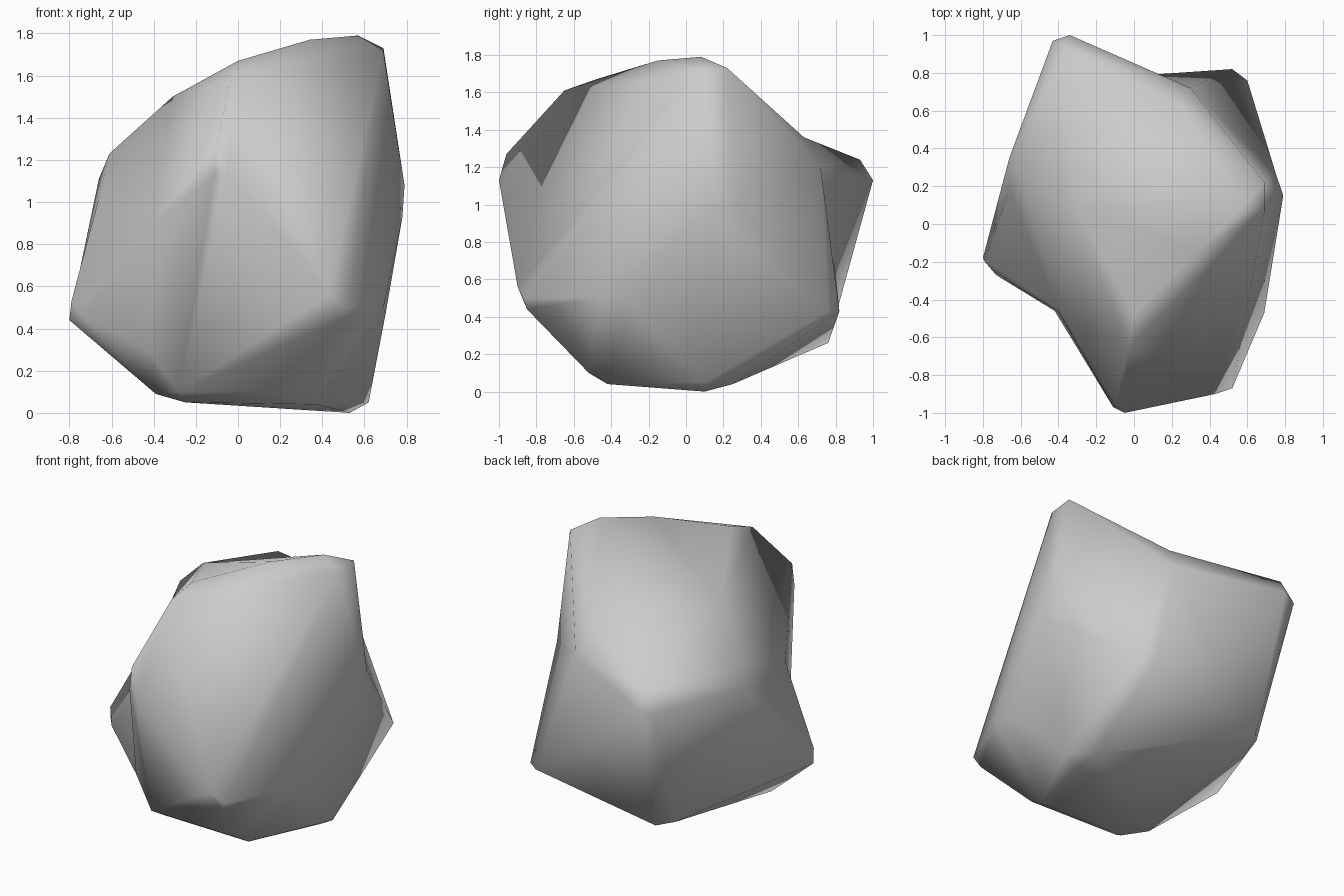
import bpy, bmesh
from mathutils import Vector

if "Cube" in bpy.data.objects:
    bpy.data.objects.remove(bpy.data.objects["Cube"])

# Worn corners of the boulder, each a small cluster of points
corners = {
    "peak": [(.57, .08, 1.79), (.69, .22, 1.73), (.69, .06, 1.71)],
    "crest": [(.34, -.15, 1.77), (0, -.48, 1.67), (-.03, -.65, 1.61), (-.31, .08, 1.5)],
    "front_nose": [(-.10, -.96, 1.27), (-.05, -1, 1.13), (-.11, -.97, 1.13)],
    "left_shoulder": [(-.61, .27, 1.23), (-.66, .35, 1.11), (-.66, .18, 1.02)],
    "back_nose": [(-.34, 1, 1.13), (-.43, .97, 1.1), (-.36, .93, 1.24)],
    "left_foot": [(-.8, -.18, .44), (-.79, -.2, .53), (-.73, -.27, .45)],
    "left_hollow": [(-.40, -.46, .9)],
    "front_base": [(-.39, -.33, .09), (-.25, -.42, .05), (-.28, -.5, .1),
                   (-.42, -.46, .29), (.37, -.42, .04), (.36, -.52, .1)],
    "front_right_foot": [(.52, -.87, .5), (.43, -.90, .56), (.48, -.85, .44)],
    "right_edge": [(.69, -.47, .5), (.70, -.3, .47)],
    "base": [(.53, .1, 0), (.62, .1, .05), (.5, .25, .04)],
    "back_left_base": [(-.31, .76, .26), (-.39, .67, .27)],
    "back_right_foot": [(.6, .76, .43), (.52, .82, .43)],
    "back_hollow": [(.08, .79, .72)],
    "right_bulge": [(.79, .15, 1.08), (.75, .27, 1.0), (.78, .1, .93)],
    "back_ridge": [(.25, .63, 1.36), (.3, .72, 1.2)],
}
centre = Vector((0, 0, .9))

# Inflate towards a ball, skin with a hull, then deflate so hollows survive
bm = bmesh.new()
for cluster in corners.values():
    for p in cluster:
        d = Vector(p) - centre
        bm.verts.new(d / d.length ** .6)
bmesh.ops.convex_hull(bm, input=bm.verts[:])
bmesh.ops.delete(bm, geom=[v for v in bm.verts if not v.link_faces], context='VERTS')
for v in bm.verts:
    v.co = centre + v.co * v.co.length ** 1.5
bmesh.ops.recalc_face_normals(bm, faces=bm.faces[:])
for f in bm.faces:
    f.smooth = True

# Boulder object
mesh = bpy.data.meshes.new("boulder")
bm.to_mesh(mesh)
bm.free()
boulder = bpy.data.objects.new("boulder", mesh)
bpy.context.collection.objects.link(boulder)
